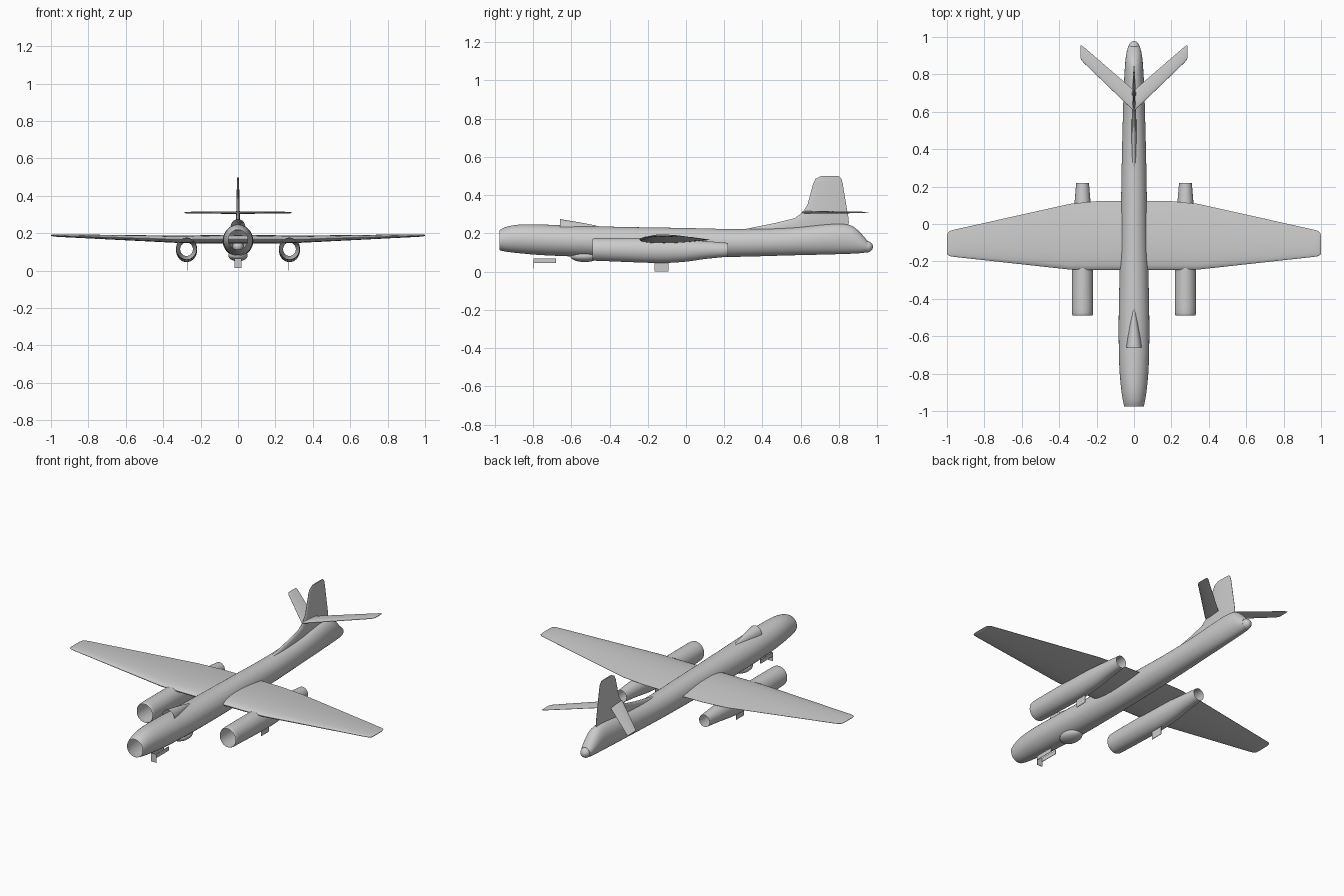
import bpy, bmesh, math
from mathutils import Vector

cube = bpy.data.objects.get("Cube")
if cube:
    bpy.data.objects.remove(cube)

grey = bpy.data.materials.new("bare metal grey")
grey.use_nodes = True
COLOUR = (0.6, 0.6, 0.6, 1)
grey.diffuse_color = COLOUR
grey.node_tree.nodes["Principled BSDF"].inputs["Base Color"].default_value = COLOUR


def finish(name, bm, angle=40):
    bmesh.ops.recalc_face_normals(bm, faces=bm.faces)
    mesh = bpy.data.meshes.new(name)
    bm.to_mesh(mesh)
    bm.free()
    mesh.materials.append(grey)
    obj = bpy.data.objects.new(name, mesh)
    bpy.context.collection.objects.link(obj)
    bpy.ops.object.select_all(action="DESELECT")
    obj.select_set(True)
    bpy.context.view_layer.objects.active = obj
    bpy.ops.object.shade_smooth_by_angle(angle=math.radians(angle))
    return obj


def loft(name, rings, cap_start=True, cap_end=True, angle=40):
    """Skin a list of closed rings of equal length."""
    bm = bmesh.new()
    rows = [[bm.verts.new(p) for p in ring] for ring in rings]
    n = len(rows[0])
    for a, b in zip(rows, rows[1:]):
        for i in range(n):
            j = (i + 1) % n
            bm.faces.new((a[i], a[j], b[j], b[i]))
    if cap_start:
        bm.faces.new(rows[0])
    if cap_end:
        bm.faces.new(rows[-1])
    return finish(name, bm, angle)


def smooth(stations, steps=4):
    """Catmull-Rom refinement of a station table."""
    pts = [Vector(s) for s in stations]
    out = []
    for i in range(len(pts) - 1):
        p0, p1, p2 = pts[max(i - 1, 0)], pts[i], pts[i + 1]
        p3 = pts[min(i + 2, len(pts) - 1)]
        for k in range(steps):
            t = k / steps
            out.append(0.5 * (2 * p1 + (p2 - p0) * t + (2 * p0 - 5 * p1 + 4 * p2 - p3) * t * t
                              + (3 * p1 - p0 - 3 * p2 + p3) * t ** 3))
    return out + [pts[-1]]


def body(name, x, stations, cap_start, cap_end, sides=36):
    """Round body along y; stations are (y, half width, bottom, top)."""
    rings = []
    for y, w, lo, hi in smooth(stations):
        rings.append([(x + w * math.cos(a), y, (lo + hi) / 2 + (hi - lo) / 2 * math.sin(a))
                      for a in (2 * math.pi * k / sides for k in range(sides))])
    return loft(name, rings, cap_start, cap_end)


def foil(chord_start, chord_end, half, place, n=12):
    """Closed aerofoil ring; place maps (along chord, thickness) to a point."""
    def thick(t):
        return half * 2.6 * (math.sqrt(t) * (1 - t) * 0.85 + 0.05 * t * (1 - t)) + 0.0008
    ts = [(1 - math.cos(math.pi * k / n)) / 2 for k in range(n + 1)]
    span = chord_end - chord_start
    return ([place(chord_start + span * t, thick(t)) for t in ts]
            + [place(chord_start + span * t, -thick(t)) for t in reversed(ts)])


def plate(name, centre, size):
    bm = bmesh.new()
    bmesh.ops.create_cube(bm, size=1)
    for v in bm.verts:
        v.co = Vector(c + s * p for c, s, p in zip(centre, size, v.co))
    return finish(name, bm, 30)


def ball(name, centre, radii):
    bm = bmesh.new()
    bmesh.ops.create_uvsphere(bm, u_segments=24, v_segments=14, radius=1)
    for v in bm.verts:
        v.co = Vector(c + r * p for c, r, p in zip(centre, radii, v.co))
    return finish(name, bm)


# Fuselage with an open nose
body("fuselage", 0, [
    (-0.975, 0.052, 0.112, 0.218), (-0.94, 0.060, 0.104, 0.234), (-0.87, 0.070, 0.096, 0.246),
    (-0.75, 0.079, 0.086, 0.246), (-0.55, 0.082, 0.078, 0.239), (-0.3, 0.078, 0.073, 0.233),
    (0.0, 0.071, 0.073, 0.228), (0.3, 0.066, 0.078, 0.222), (0.55, 0.060, 0.085, 0.230),
    (0.72, 0.055, 0.089, 0.246), (0.82, 0.050, 0.092, 0.249), (0.875, 0.046, 0.094, 0.235),
    (0.92, 0.039, 0.097, 0.195), (0.95, 0.030, 0.102, 0.160)], False, True)
ball("tail_turret", (0, 0.945, 0.130), (0.029, 0.033, 0.030))
ball("belly_radome", (0, -0.53, 0.080), (0.052, 0.075, 0.030))

# Canopy fairing, open at the front
canopy = []
for y, w, top in ((-0.66, 0.042, 0.275), (-0.60, 0.034, 0.265),
                  (-0.52, 0.020, 0.251), (-0.44, 0.004, 0.234)):
    canopy.append([(w * math.cos(a), y, 0.215 + (top - 0.215) * max(math.sin(a), 0) ** 0.8)
                   for a in (math.pi * k / 14 for k in range(15))])
loft("canopy_fairing", canopy, False, False)

# Wing, tip to tip: (x, leading y, trailing y, half thickness, z)
half_wing = [(0, -0.245, 0.125, 0.025, 0.167), (0.2, -0.245, 0.122, 0.024, 0.167),
             (0.34, -0.244, 0.108, 0.021, 0.168), (0.96, -0.176, -0.030, 0.007, 0.187),
             (0.985, -0.172, -0.037, 0.006, 0.188), (0.997, -0.164, -0.05, 0.003, 0.188),
             (1.0, -0.15, -0.07, 0.001, 0.188)]
stations = [(-x, *rest) for x, *rest in reversed(half_wing[1:])] + half_wing
loft("wing", [foil(a, b, h, lambda c, t, x=x, z=z: (x, c, z + t))
              for x, a, b, h, z in stations])

# Fin with its dorsal fillet: (z, leading y, trailing y, half thickness)
fin = [(0.215, 0.27, 0.82, 0.014), (0.235, 0.37, 0.845, 0.013), (0.255, 0.47, 0.852, 0.012),
       (0.28, 0.57, 0.850, 0.011), (0.31, 0.61, 0.845, 0.010), (0.35, 0.636, 0.838, 0.009),
       (0.46, 0.665, 0.820, 0.006), (0.485, 0.677, 0.813, 0.005), (0.5, 0.705, 0.800, 0.003)]
loft("fin", [foil(a, b, h, lambda c, t, z=z: (t, c, z)) for z, a, b, h in fin])

for side, label in ((1, "left"), (-1, "right")):
    # Swept tailplane
    tail = [(0, 0.605, 0.715, 0.007), (0.02, 0.622, 0.732, 0.007), (0.27, 0.863, 0.948, 0.004),
            (0.282, 0.878, 0.955, 0.003), (0.286, 0.888, 0.953, 0.001)]
    loft(label + "_tailplane", [foil(a, b, h, lambda c, t, x=x: (side * x, c, 0.31 + t))
                                for x, a, b, h in tail])
    # Engine nacelle, open at both ends
    body(label + "_nacelle", side * 0.275, [
        (-0.49, 0.052, 0.060, 0.170), (-0.475, 0.056, 0.057, 0.175), (-0.40, 0.057, 0.054, 0.176),
        (-0.25, 0.057, 0.048, 0.176), (-0.12, 0.056, 0.045, 0.174), (0.0, 0.051, 0.052, 0.168),
        (0.1, 0.044, 0.066, 0.160), (0.22, 0.034, 0.078, 0.150)], False, False)
    # Undercarriage doors
    plate(label + "_main_gear_door", (side * 0.268, -0.128, 0.030), (0.003, 0.075, 0.060))
    plate(label + "_nose_gear_door", (side * 0.017, -0.738, 0.056), (0.003, 0.118, 0.024))
plate("front_gear_door", (0, -0.796, 0.040), (0.036, 0.003, 0.050))
